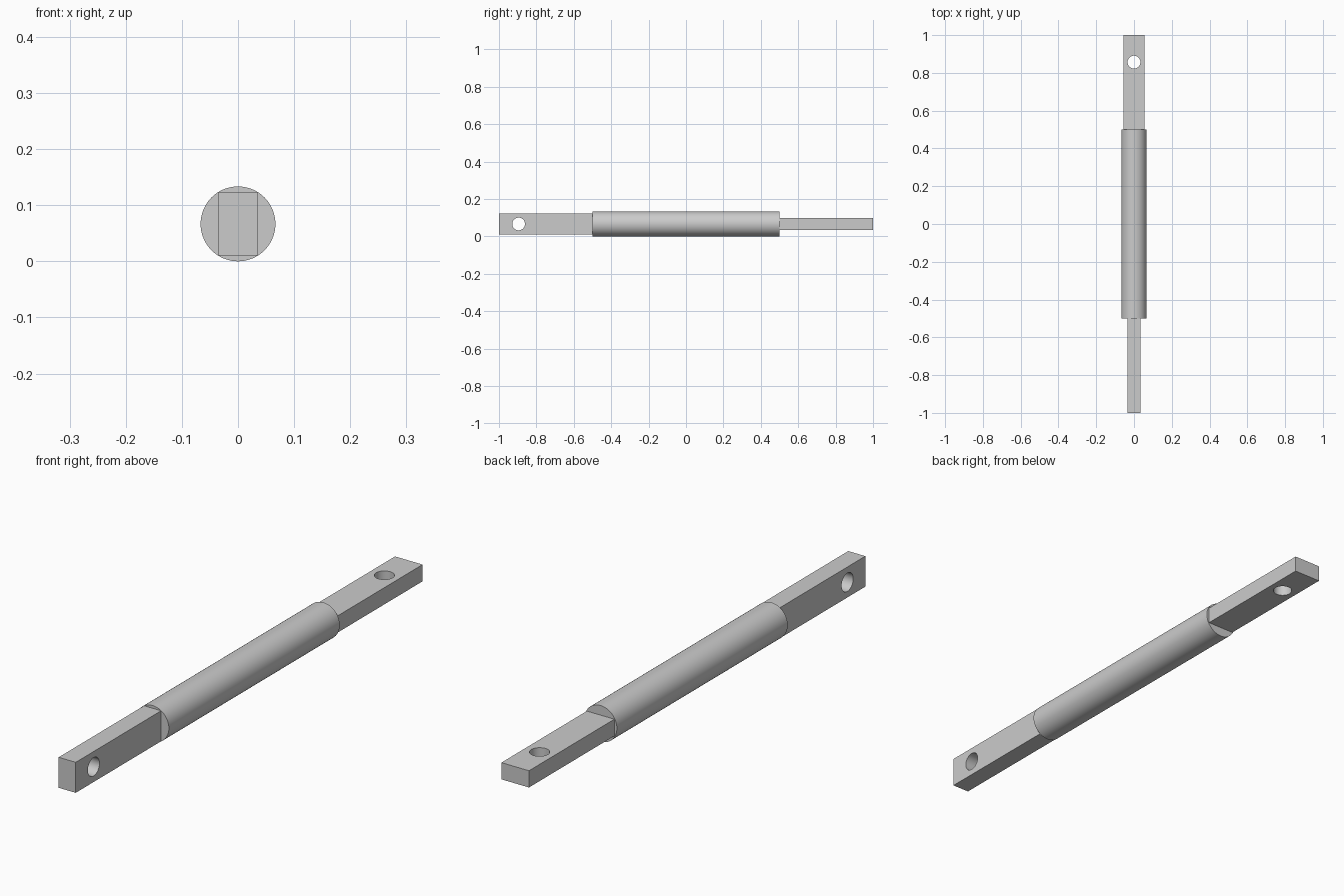
import bpy
import math

default = bpy.data.objects.get("Cube")
if default:
    bpy.data.objects.remove(default, do_unlink=True)

AXIS_Z = 0.0667      # height of the rod axis
ROD_RADIUS = 0.0667
HOLE_RADIUS = 0.034

steel = bpy.data.materials.new("grey steel")
steel.use_nodes = True
colour = (0.6, 0.6, 0.6, 1)
steel.diffuse_color = colour
steel.node_tree.nodes["Principled BSDF"].inputs["Base Color"].default_value = colour


def finish(obj, name):
    obj.name = name
    obj.data.materials.clear()
    obj.data.materials.append(steel)
    bpy.ops.object.select_all(action='DESELECT')
    obj.select_set(True)
    bpy.context.view_layer.objects.active = obj
    bpy.ops.object.shade_smooth_by_angle(angle=math.radians(30))


def cylinder(radius, depth, y, rotation):
    bpy.ops.mesh.primitive_cylinder_add(vertices=64, radius=radius, depth=depth,
                                        location=(0, y, AXIS_Z), rotation=rotation)
    return bpy.context.object


def drilled_bar(name, y, width, height, hole_y, hole_rotation):
    """Rectangular end bar with a round cross hole."""
    bpy.ops.mesh.primitive_cube_add(size=1, location=(0, y, AXIS_Z))
    bar = bpy.context.object
    bar.scale = (width, 0.5, height)
    bpy.ops.object.transform_apply(location=False, rotation=False, scale=True)
    drill = cylinder(HOLE_RADIUS, 0.4, hole_y, hole_rotation)
    cut = bar.modifiers.new("cross hole", 'BOOLEAN')
    cut.operation = 'DIFFERENCE'
    cut.solver = 'EXACT'
    cut.object = drill
    bpy.context.view_layer.objects.active = bar
    bpy.ops.object.modifier_apply(modifier=cut.name)
    bpy.data.objects.remove(drill, do_unlink=True)
    finish(bar, name)


# Round middle rod
finish(cylinder(ROD_RADIUS, 1.0, 0, (math.pi / 2, 0, 0)), "round_rod")

# Upright front bar, drilled sideways; flat back bar, drilled vertically
drilled_bar("front_bar", -0.75, 0.07, 0.113, -0.895, (0, math.pi / 2, 0))
drilled_bar("back_bar", 0.75, 0.113, 0.062, 0.857, (0, 0, 0))
